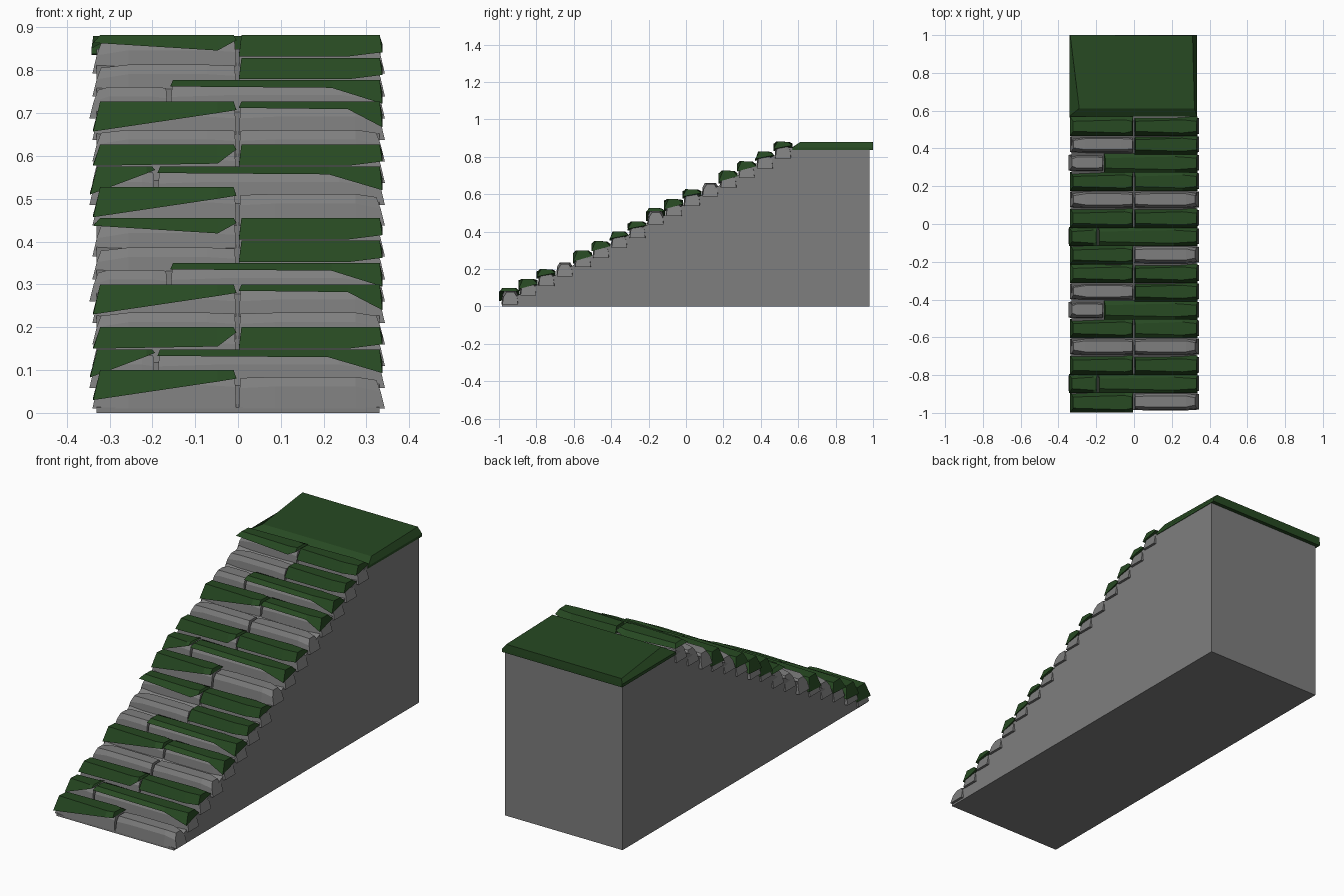
import bpy, bmesh

if "Cube" in bpy.data.objects:
    bpy.data.objects.remove(bpy.data.objects["Cube"])


def material(name, rgb):
    mat = bpy.data.materials.new(name)
    mat.diffuse_color = (*rgb, 1)
    mat.use_nodes = True
    mat.node_tree.nodes["Principled BSDF"].inputs["Base Color"].default_value = mat.diffuse_color
    return mat


moss_mat = material("moss_green", (0.020, 0.067, 0.016))
stone_mat = material("stone_grey", (0.21, 0.21, 0.21))


def build(name, rings, mat):
    """Loft closed rings into a capped, flat shaded solid."""
    bm = bmesh.new()
    vs = [[bm.verts.new(p) for p in r] for r in rings]
    n = len(rings[0])
    for a, b in zip(vs, vs[1:]):
        for i in range(n):
            j = (i + 1) % n
            bm.faces.new((a[i], a[j], b[j], b[i]))
    bm.faces.new(vs[0])
    bm.faces.new(vs[-1])
    bmesh.ops.recalc_face_normals(bm, faces=bm.faces)
    me = bpy.data.meshes.new(name)
    bm.to_mesh(me)
    bm.free()
    me.materials.append(mat)
    ob = bpy.data.objects.new(name, me)
    bpy.context.collection.objects.link(ob)


def stone(name, x0, x1, y0, y1, z0, z1, outer):
    """Chamfered block; outer (-1 or 1) is the side whose end is cut down."""
    h = z1 - z0
    rings = []
    for t in (0, 0.25, 0.8, 1):
        x = x0 + (x1 - x0) * t
        end = t in (0, 1)
        lean = 0.02 * ((t == 0) - (t == 1))
        k = 0.01 if end else 0
        drop = 0.012 if end else 0
        if end and (t == 0) != (outer < 0):     # inner end stays squarer
            lean, k, drop = lean * 0.2, 0.004, 0.004
        rings.append([(x, y0 + k / 2, z0),
                      (x + lean * 0.5, y0 + 0.006 + k / 2, z0 + 0.7 * h - drop),
                      (x + lean, y0 + 0.018 + k, z1 - drop * 0.6),
                      (x + lean, y1 - 0.016 - k, z1 - drop * 0.6),
                      (x + lean * 0.5, y1 - 0.004 - k / 2, z0 + 0.7 * h - drop),
                      (x, y1 - k / 2, z0)])
    build(name, rings, stone_mat)


def moss(name, x0, x1, y0, y1, top, depths, outer):
    """Moss cap whose lower border hangs by depths (left, knee, right)."""
    rings = []
    for t, d in zip((0, 0.76 if outer > 0 else 0.87, 1), depths):
        x = x0 + (x1 - x0) * t
        inset = 0.016 if (t == 0 and outer < 0) else 0.006
        lean = inset * ((t == 0) - (t == 1))
        k = 0.008 if t in (0, 1) else 0
        back = 0.5 if (t == 1 and outer > 0) else 0.9
        rings.append([(x, y0 - 0.006, top - d),
                      (x + lean, y0 + 0.01 + k, top),
                      (x + lean, y1 - 0.014 - k, top - 0.002),
                      (x, y1 + 0.003, top - d * back)])
    build(name, rings, moss_mat)


# Solid wedge under the stairs
profile = [(-0.985, 0), (0.98, 0), (0.98, 0.85), (0.55, 0.85), (-0.985, 0.012)]
build("stair_body", [[(x, y, z) for y, z in profile] for x in (-0.33, 0.33)], stone_mat)

# Landing cap with bevelled front, left and right edges
build("landing_moss_cap", [
    [(-0.342, 0.565, 0.838), (0.333, 0.565, 0.838), (0.333, 1.0, 0.836), (-0.342, 1.0, 0.836)],
    [(-0.342, 0.57, 0.852), (0.333, 0.57, 0.85), (0.333, 1.0, 0.85), (-0.342, 1.0, 0.852)],
    [(-0.29, 0.612, 0.88), (0.32, 0.612, 0.88), (0.31, 0.998, 0.88), (-0.338, 1.0, 0.88)],
], moss_mat)

# Eight-row pattern: top height, joint x, left moss depths, right moss depths
long_r = (0.015, 0.018, 0.055)
full_r = (0.05, 0.05, 0.04)
slope_l = (0.07, 0.027, 0.02)
PATTERN = [
    (0.100, 0.0, slope_l, None),
    (0.148, -0.19, (0.065, 0.016, 0.008), long_r),
    (0.200, 0.0, (0.05, 0.045, 0.012), full_r),
    (0.250, 0.0, None, None),
    (0.300, 0.0, slope_l, (0.015, 0.018, 0.06)),
    (0.350, -0.16, None, long_r),
    (0.402, 0.0, None, full_r),
    (0.455, 0.0, (0.018, 0.036, 0.012), full_r),
]

# Sixteen steps, each of two stones with optional moss
for i in range(16):
    top, joint, left, right = PATTERN[i % 8]
    top += 0.427 * (i // 8)
    y0 = -0.987 + 0.0973 * i
    y1 = y0 + 0.093
    z0 = max(top - 0.09, 0.01)
    edge = -0.347 if joint else -0.34
    for side, xa, xb, depths, s in (("left", edge, joint - 0.004, left, -1),
                                    ("right", joint + 0.002, 0.343, right, 1)):
        stone(f"step_{i + 1:02d}_{side}_stone", xa, xb, y0, y1, z0,
              top - (0.012 if depths else 0.016), s)
        if depths:
            ya = y0 - 0.006 if i == 0 else y0
            moss(f"step_{i + 1:02d}_{side}_moss", xa + 0.002 * (s < 0),
                 xb - 0.006 * (s > 0), ya, y1, top, depths, s)
